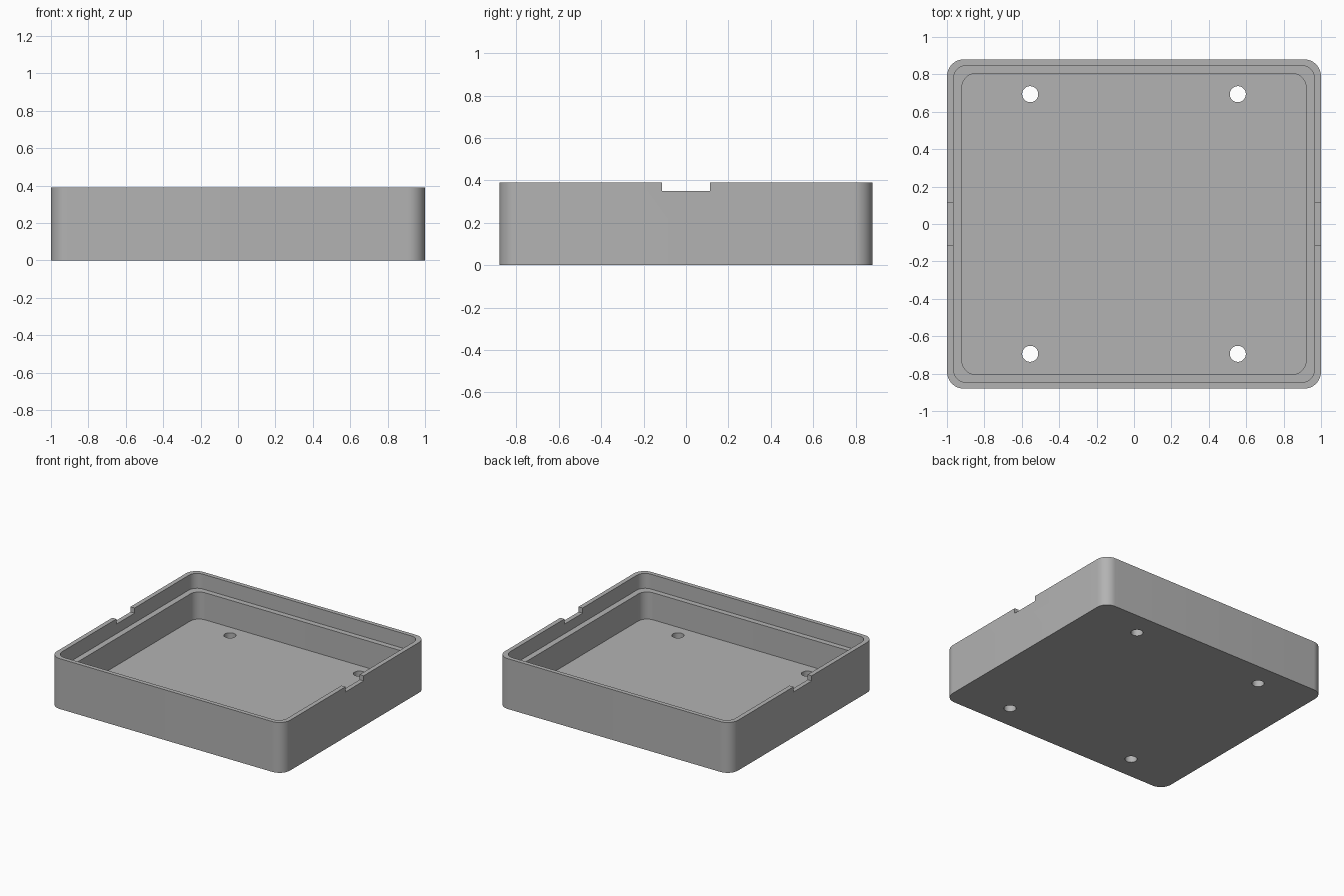
import bpy
import bmesh
import math

cube = bpy.data.objects.get("Cube")
if cube:
    bpy.data.objects.remove(cube, do_unlink=True)

HEIGHT, LEDGE, FLOOR, NOTCH = 0.39, 0.275, 0.065, 0.35

grey = bpy.data.materials.new("plain grey")
grey.use_nodes = True
colour = (0.45, 0.45, 0.45, 1)
grey.diffuse_color = colour
grey.node_tree.nodes["Principled BSDF"].inputs["Base Color"].default_value = colour


def prism(name, outline, z0, z1):
    """Extrude a closed outline from z0 up to z1."""
    bm = bmesh.new()
    base = bm.faces.new([bm.verts.new((x, y, z0)) for x, y in outline])
    top = bmesh.ops.extrude_face_region(bm, geom=[base])["geom"]
    verts = [v for v in top if isinstance(v, bmesh.types.BMVert)]
    bmesh.ops.translate(bm, verts=verts, vec=(0, 0, z1 - z0))
    bmesh.ops.recalc_face_normals(bm, faces=bm.faces)
    mesh = bpy.data.meshes.new(name)
    bm.to_mesh(mesh)
    bm.free()
    mesh.materials.append(grey)
    obj = bpy.data.objects.new(name, mesh)
    bpy.context.collection.objects.link(obj)
    return obj


def rounded(hx, hy, r, steps=12):
    """Rounded rectangle outline with half sizes hx, hy."""
    points = []
    for q, (sx, sy) in enumerate([(1, 1), (-1, 1), (-1, -1), (1, -1)]):
        for i in range(steps + 1):
            a = math.pi / 2 * (q + i / steps)
            points.append((sx * (hx - r) + r * math.cos(a),
                           sy * (hy - r) + r * math.sin(a)))
    return points


def circle(cx, cy, r, n=32):
    return [(cx + r * math.cos(math.tau * i / n),
             cy + r * math.sin(math.tau * i / n)) for i in range(n)]


# Solid body of the open tray
tray = prism("tray", rounded(1.0, 0.88, 0.09), 0, HEIGHT)

# Recess for the lid, main cavity, and the notch across both side walls
cutters = [
    prism("lid_recess_cutter", rounded(0.965, 0.847, 0.07), LEDGE, 0.6),
    prism("cavity_cutter", rounded(0.92, 0.805, 0.075), FLOOR, 0.5),
    prism("notch_cutter", [(-1.2, -0.112), (1.2, -0.112),
                           (1.2, 0.112), (-1.2, 0.112)], NOTCH, 0.55),
]

# Four screw holes through the floor
for sx in (-1, 1):
    for sy in (-1, 1):
        cutters.append(prism("screw_hole_cutter",
                             circle(sx * 0.555, sy * 0.694, 0.043), -0.1, 0.2))

bpy.context.view_layer.objects.active = tray
for cutter in cutters:
    cut = tray.modifiers.new(cutter.name, "BOOLEAN")
    cut.operation = "DIFFERENCE"
    cut.solver = "EXACT"
    cut.object = cutter
    bpy.ops.object.modifier_apply(modifier=cut.name)
    bpy.data.objects.remove(cutter, do_unlink=True)

# Smooth the rounded corners and holes, keep the edges sharp
bpy.ops.object.select_all(action="DESELECT")
tray.select_set(True)
bpy.ops.object.shade_smooth_by_angle(angle=math.radians(30))
